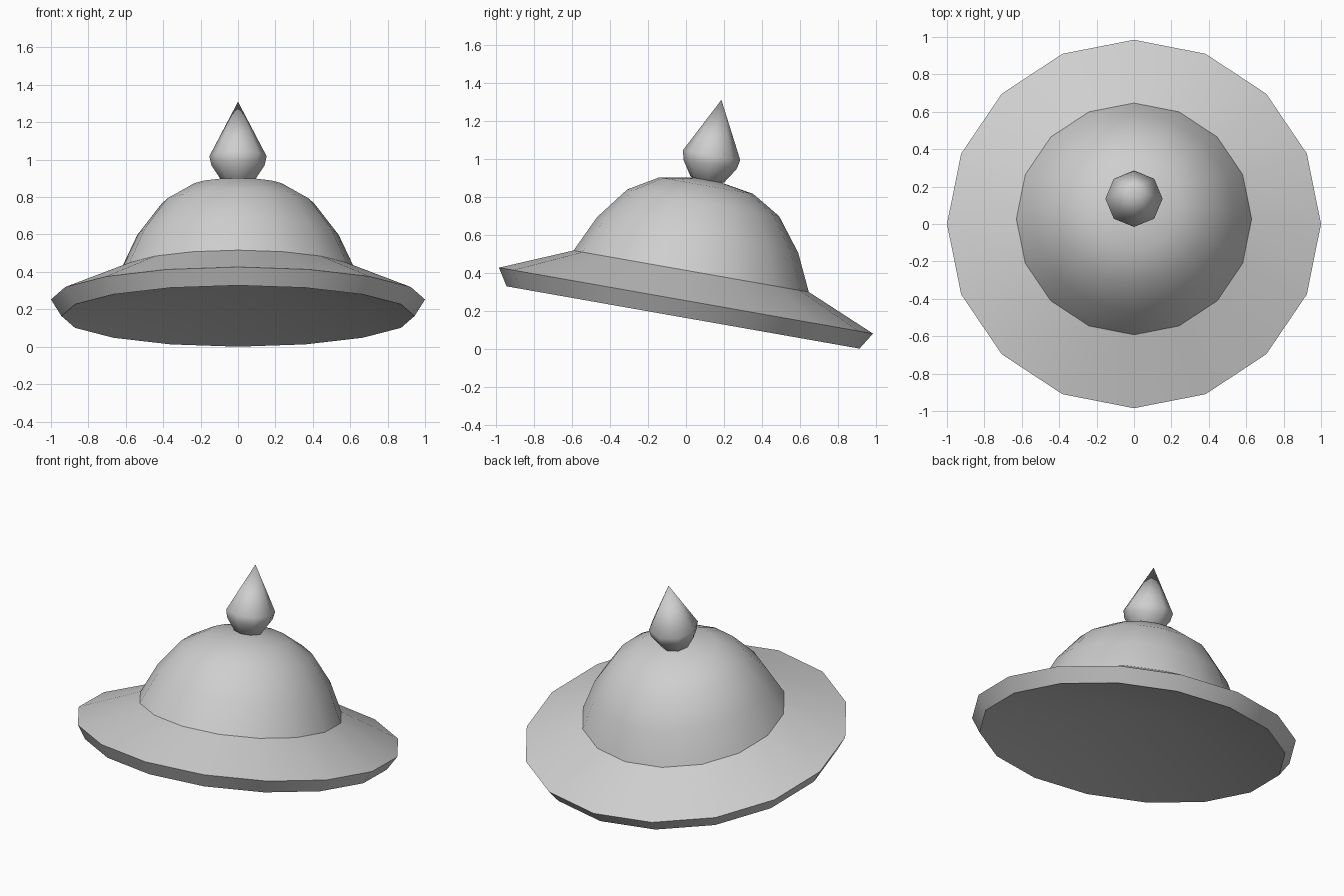
import bpy, bmesh, math
from mathutils import Matrix

if "Cube" in bpy.data.objects:
    bpy.data.objects.remove(bpy.data.objects["Cube"])

grey = bpy.data.materials.new("light_grey")
grey.diffuse_color = (0.62, 0.62, 0.62, 1)
grey.use_nodes = True
grey.node_tree.nodes["Principled BSDF"].inputs["Base Color"].default_value = grey.diffuse_color

# Whole hat leans back by ten degrees around the brim centre
TILT = Matrix.Translation((0, 0, 0.2525)) @ Matrix.Rotation(math.radians(-10), 4, 'X')


def lathe(name, profile, sides, smooth_angle):
    """Turn (radius, height) points around the tilted axis; radius 0 makes a pole."""
    bm = bmesh.new()
    rings = []
    for r, h in profile:
        n = sides if r > 0 else 1
        rings.append([bm.verts.new((r * math.cos(2 * math.pi * i / sides),
                                    r * math.sin(2 * math.pi * i / sides), h))
                      for i in range(n)])
    for a, b in zip(rings, rings[1:]):
        for i in range(sides):
            j = (i + 1) % sides
            if len(a) == 1:
                bm.faces.new((a[0], b[j], b[i]))
            elif len(b) == 1:
                bm.faces.new((a[i], a[j], b[0]))
            else:
                bm.faces.new((a[i], a[j], b[j], b[i]))
    bm.transform(TILT)
    mesh = bpy.data.meshes.new(name)
    bm.to_mesh(mesh)
    bm.free()
    mesh.materials.append(grey)
    obj = bpy.data.objects.new(name, mesh)
    bpy.context.collection.objects.link(obj)
    bpy.ops.object.select_all(action='DESELECT')
    obj.select_set(True)
    bpy.context.view_layer.objects.active = obj
    bpy.ops.object.shade_smooth_by_angle(angle=math.radians(smooth_angle))
    return obj


# Sloping brim with a bevelled rim and dished underside
lathe("brim", [(0, 0.11), (0.944, -0.090), (1.0, 0), (0.629, 0.157)], 16, 30)

# Rounded crown
lathe("crown", [(0.629, 0.157), (0.538, 0.351), (0.406, 0.523),
                (0.251, 0.615), (0, 0.657)], 16, 40)

# Teardrop finial
lathe("finial", [(0, 0.613), (0.090, 0.648), (0.142, 0.728),
                 (0.153, 0.778), (0, 1.0735)], 8, 60)
